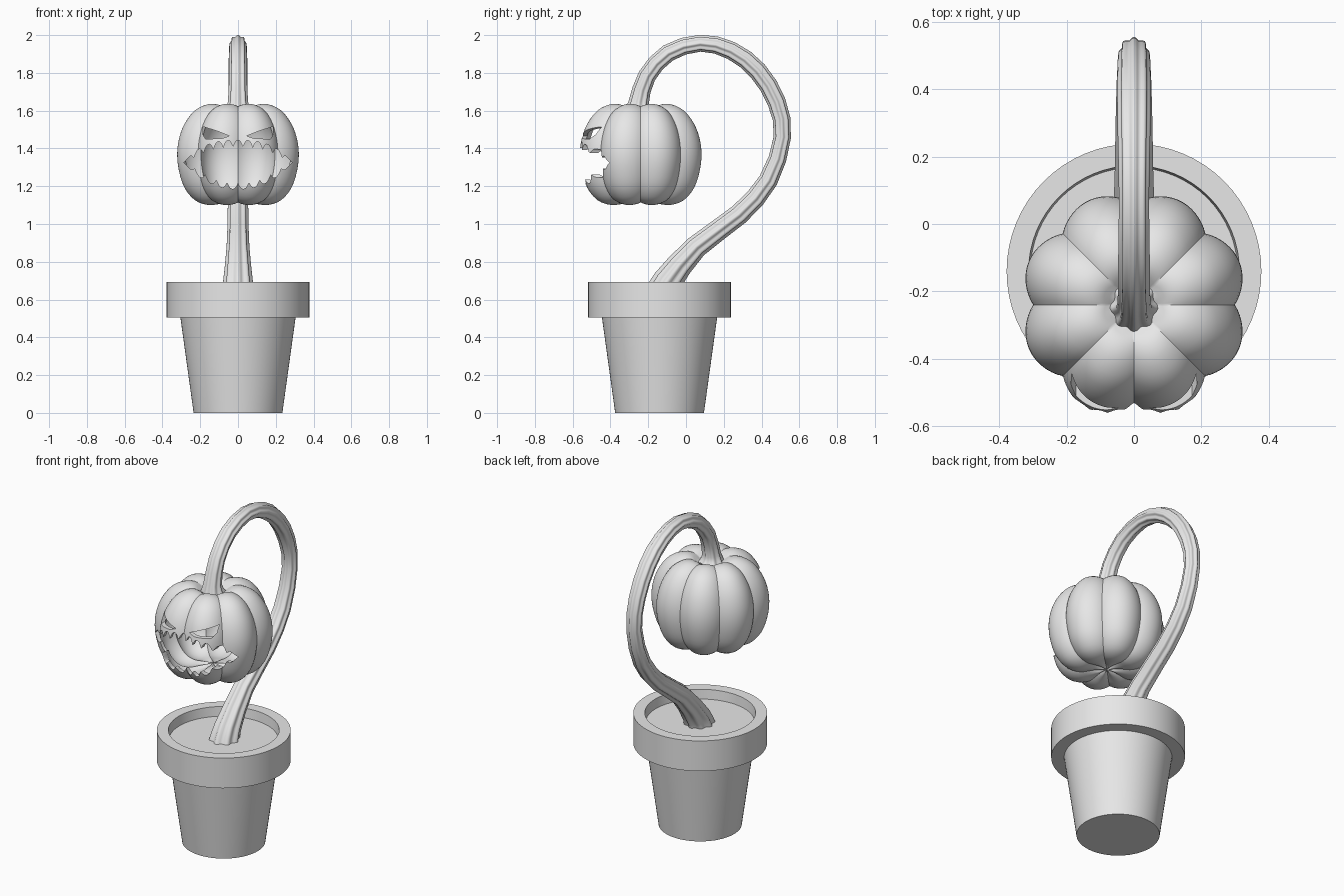
import bpy, bmesh, math
from mathutils import Vector

if "Cube" in bpy.data.objects:
    bpy.data.objects.remove(bpy.data.objects["Cube"])

grey = bpy.data.materials.new("plain grey")
grey.diffuse_color = (0.8, 0.8, 0.8, 1)
grey.use_nodes = True
grey.node_tree.nodes["Principled BSDF"].inputs["Base Color"].default_value = grey.diffuse_color


def smooth(pts, n):
    """Catmull-Rom curve through the points, n steps per span."""
    p = [Vector(q) for q in pts]
    p = [2 * p[0] - p[1]] + p + [2 * p[-1] - p[-2]]
    out = []
    for i in range(1, len(p) - 2):
        a, b, c, d = p[i - 1:i + 3]
        for k in range(n):
            t = k / n
            out.append(0.5 * (2 * b + (c - a) * t + (2 * a - 5 * b + 4 * c - d) * t * t
                              + (3 * b - a - 3 * c + d) * t ** 3))
    return out + [p[-2]]


def skin(bm, rings, inward=False):
    """Join rings of points into a closed surface with capped ends."""
    vs = [[bm.verts.new(q) for q in r] for r in rings]
    n = len(vs[0])
    faces = [bm.faces.new((a[i], a[(i + 1) % n], b[(i + 1) % n], b[i]))
             for a, b in zip(vs, vs[1:]) for i in range(n)]
    faces += [bm.faces.new(vs[0][::-1]), bm.faces.new(vs[-1])]
    bmesh.ops.recalc_face_normals(bm, faces=faces)
    if inward:
        bmesh.ops.reverse_faces(bm, faces=faces)


def finish(bm, name):
    me = bpy.data.meshes.new(name)
    bm.to_mesh(me)
    bm.free()
    me.materials.append(grey)
    ob = bpy.data.objects.new(name, me)
    bpy.context.collection.objects.link(ob)
    return ob


def activate(ob):
    bpy.ops.object.select_all(action='DESELECT')
    ob.select_set(True)
    bpy.context.view_layer.objects.active = ob


def shade(ob, angle=35):
    activate(ob)
    bpy.ops.object.shade_smooth_by_angle(angle=math.radians(angle))


def lathe(name, profile, cy, n=64):
    bm = bmesh.new()
    skin(bm, [[(r * math.cos(math.tau * i / n), cy + r * math.sin(math.tau * i / n), z)
               for i in range(n)] for r, z in profile])
    shade(finish(bm, name))


# Pot with overhanging rim, and the soil inside
POT_Y = -0.14
lathe("pot", [(0.235, 0), (0.305, 0.505), (0.378, 0.505), (0.378, 0.693),
              (0.313, 0.693), (0.305, 0.61)], POT_Y)
lathe("soil", [(0.306, 0.60), (0.309, 0.635)], POT_Y)

# Ridged stem swept along a hook-shaped path: y, z, radius
path = smooth([(-0.135, 0.61, 0.088), (-0.1, 0.695, 0.076), (0.055, 0.88, 0.058),
               (0.28, 1.05, 0.053), (0.435, 1.23, 0.049), (0.51, 1.46, 0.044),
               (0.48, 1.645, 0.047), (0.38, 1.81, 0.048), (0.24, 1.918, 0.046),
               (0.075, 1.957, 0.043), (-0.095, 1.905, 0.045), (-0.207, 1.783, 0.046),
               (-0.25, 1.645, 0.052), (-0.25, 1.59, 0.075)], 2)
rings = []
for i, p in enumerate(path):
    a, b = path[max(i - 1, 0)], path[min(i + 1, len(path) - 1)]
    t = Vector((0, b.x - a.x, b.y - a.y)).normalized()
    side = Vector((1, 0, 0))
    up = t.cross(side)
    ring = []
    for k in range(48):
        f = math.tau * k / 48
        r = p.z * (0.95 + 0.09 * math.cos(8 * f))
        ring.append(Vector((0, p.x, p.y)) + r * (math.cos(f) * side + math.sin(f) * up))
    rings.append(ring)
bm = bmesh.new()
skin(bm, rings)
shade(finish(bm, "stem"), 50)

# Hollow pumpkin head with eight lobes
HEAD_Y, HEAD_Z, SEG = -0.24, 1.37, 128
profile = smooth([(0.004, 1.585), (0.06, 1.597), (0.11, 1.63), (0.17, 1.634), (0.24, 1.602),
                  (0.295, 1.535), (0.327, 1.455), (0.338, 1.37), (0.328, 1.28),
                  (0.297, 1.19), (0.24, 1.125), (0.17, 1.101), (0.1, 1.107),
                  (0.004, 1.12)], 3)


def head_rings(scale):
    out = []
    for r, z in profile:
        ring = []
        for k in range(SEG):
            f = math.tau * k / SEG
            groove = 1 - abs(math.sin(4 * f)) ** 0.9
            rr = r * scale * (1 - 0.115 * groove)
            zz = HEAD_Z + (z - HEAD_Z) * scale * (1 - 0.05 * groove)
            ring.append((rr * math.cos(f), HEAD_Y + rr * math.sin(f), zz))
        out.append(ring)
    return out


bm = bmesh.new()
skin(bm, head_rings(1))
skin(bm, head_rings(0.925), inward=True)
head = finish(bm, "pumpkin_head")

# Face cutter: toothed mouth and two slanted eyes
W, N = 0.287, 96


def lip(u, height, power, tooth, count):
    """Lip height at u in -1..1, with pointed teeth reaching into the mouth."""
    point = (1 - abs(math.sin(math.pi * count * (u + 1) / 2))) ** 1.3
    size = tooth * min(1, 4 * (1 - abs(u)))
    arch = height * (1 - abs(u) ** power)
    return 1.325 + arch - math.copysign(size * point, height)


us = [-1 + 2 * i / N for i in range(N + 1)]
mouth = [(W * u, lip(u, 0.118, 2.8, 0.04, 11)) for u in us]
mouth += [(W * u, lip(u, -0.14, 2.2, 0.034, 10)) for u in us[-2:0:-1]]
eye = [(0.185, 1.515), (0.11, 1.492), (0.045, 1.466), (0.085, 1.453), (0.172, 1.45),
       (0.187, 1.475)]
bm = bmesh.new()
for shape in (mouth, eye, [(-x, z) for x, z in eye]):
    skin(bm, [[(x, y, z) for x, z in shape] for y in (-0.8, -0.33)])
cutter = finish(bm, "face_cutter")
cutter.hide_render = True

activate(head)
mod = head.modifiers.new("face", 'BOOLEAN')
mod.operation, mod.solver, mod.object = 'DIFFERENCE', 'EXACT', cutter
bpy.ops.object.modifier_apply(modifier=mod.name)
bpy.data.objects.remove(cutter)
shade(head, 40)
